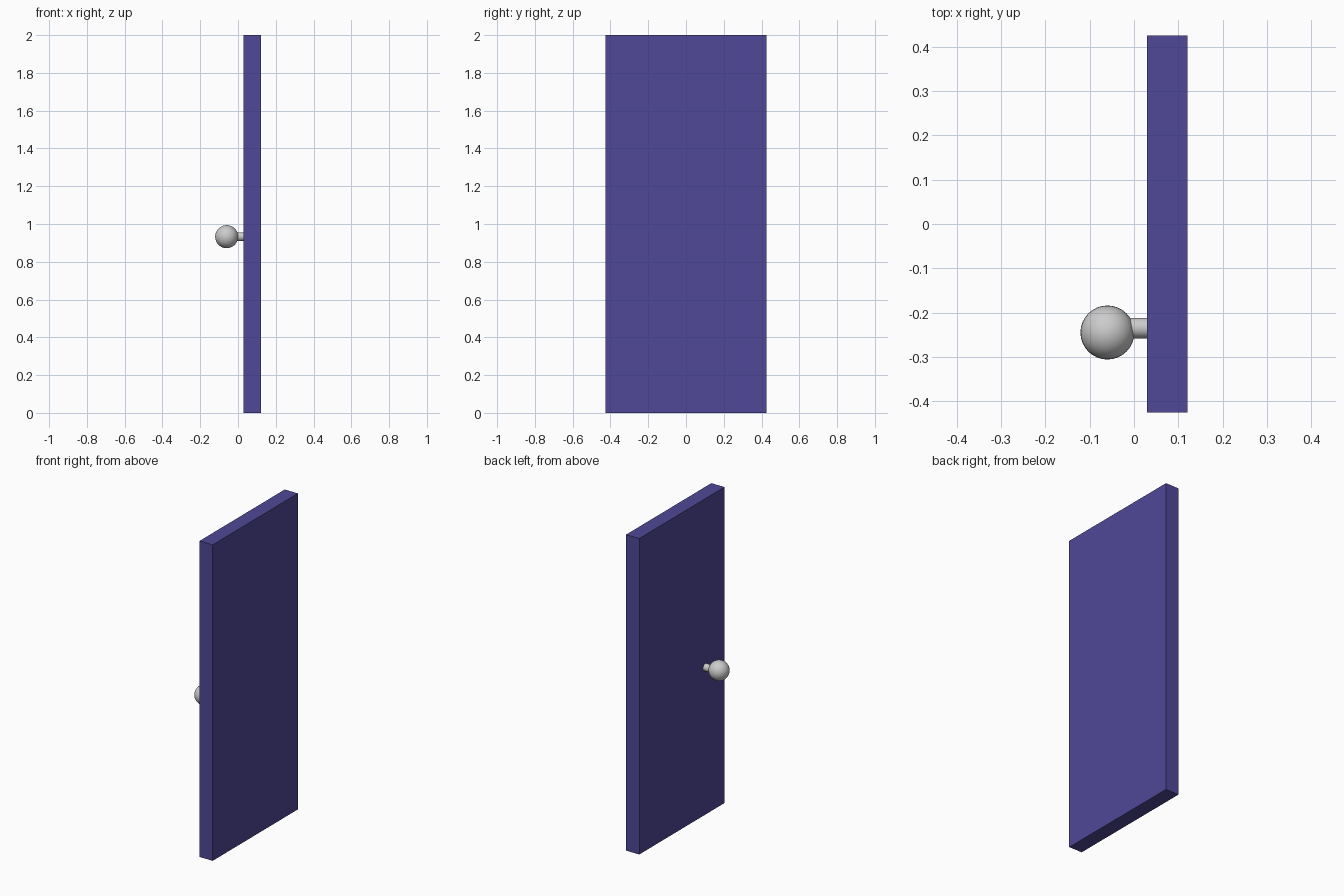
import bpy
import math

if "Cube" in bpy.data.objects:
    bpy.data.objects.remove(bpy.data.objects["Cube"])


def finish(obj, name, smooth=False):
    obj.name = name
    if smooth:
        bpy.ops.object.shade_smooth_by_angle(angle=math.radians(40))
    return obj


# Door panel
bpy.ops.mesh.primitive_cube_add(size=1, location=(0.075, 0, 1))
panel = bpy.context.object
panel.scale = (0.092, 0.852, 2)
bpy.ops.object.transform_apply(location=False, rotation=False, scale=True)
finish(panel, "door_panel")
paint = bpy.data.materials.new("purple_paint")
paint.diffuse_color = (0.08, 0.065, 0.31, 1)
paint.use_nodes = True
paint.node_tree.nodes["Principled BSDF"].inputs["Base Color"].default_value = paint.diffuse_color
panel.data.materials.append(paint)

# Knob stem, running from inside the knob into the panel
bpy.ops.mesh.primitive_cylinder_add(vertices=32, radius=0.023, depth=0.07,
                                    location=(0.005, -0.235, 0.933),
                                    rotation=(0, math.pi / 2, 0))
finish(bpy.context.object, "knob_stem", True)

# Round knob
bpy.ops.mesh.primitive_uv_sphere_add(segments=32, ring_count=16, radius=0.061,
                                     location=(-0.06, -0.245, 0.933))
finish(bpy.context.object, "door_knob", True)
